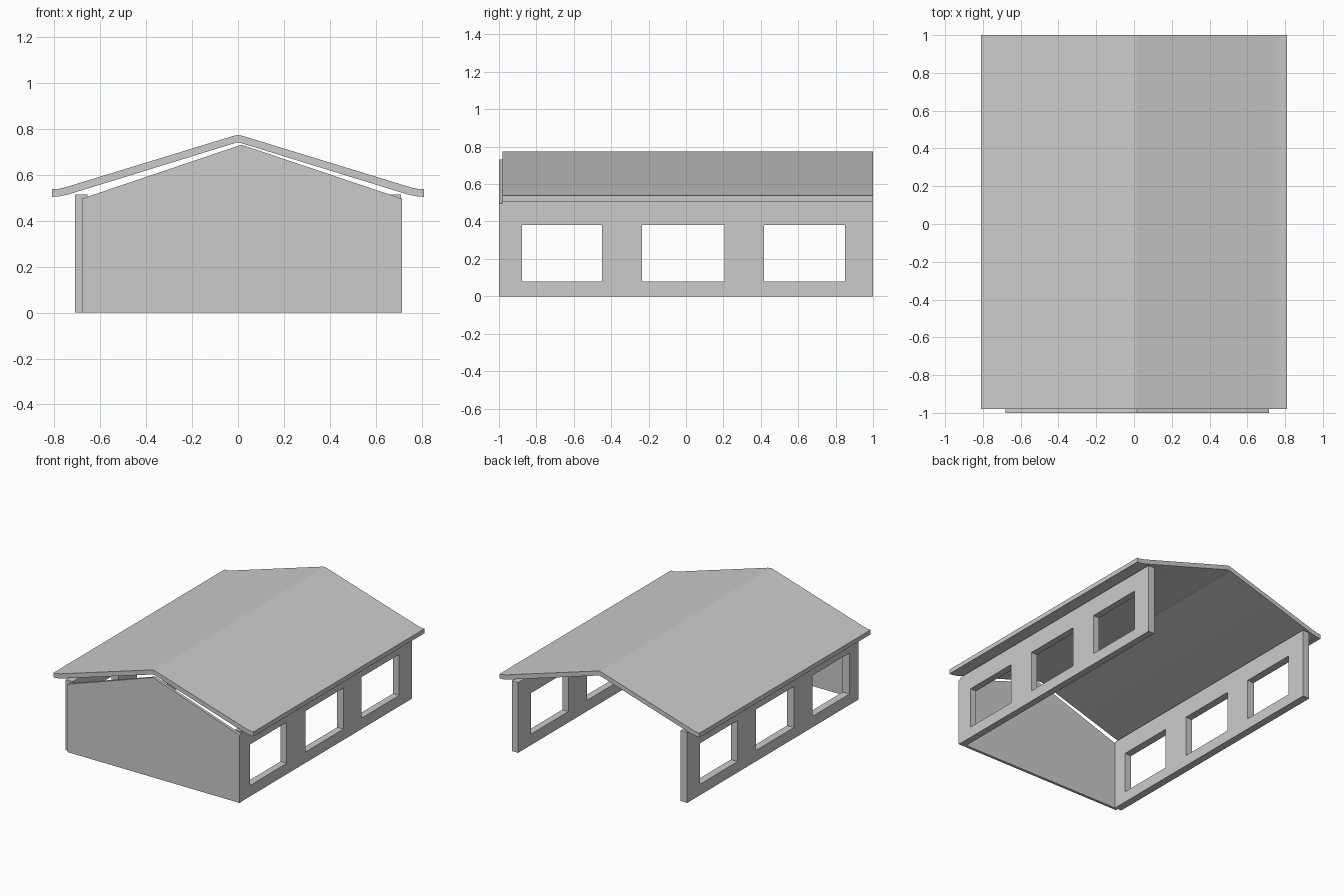
import bpy, bmesh, math
from mathutils import Vector

cube = bpy.data.objects.get("Cube")
if cube:
    bpy.data.objects.remove(cube, do_unlink=True)

GREY = (0.6, 0.6, 0.6, 1)
mat = bpy.data.materials.new("plain grey")
mat.use_nodes = True
mat.diffuse_color = GREY
mat.node_tree.nodes["Principled BSDF"].inputs["Base Color"].default_value = GREY


def finish(bm, name, smooth=False):
    bmesh.ops.recalc_face_normals(bm, faces=bm.faces)
    mesh = bpy.data.meshes.new(name)
    bm.to_mesh(mesh)
    bm.free()
    mesh.materials.append(mat)
    obj = bpy.data.objects.new(name, mesh)
    bpy.context.collection.objects.link(obj)
    if smooth:
        bpy.ops.object.select_all(action='DESELECT')
        obj.select_set(True)
        bpy.context.view_layer.objects.active = obj
        bpy.ops.object.shade_smooth_by_angle(angle=math.radians(35))
    return obj


def extrude_profile(name, points, y0, y1, smooth=False):
    """Extrude an x-z outline along y."""
    bm = bmesh.new()
    face = bm.faces.new([bm.verts.new((x, y0, z)) for x, z in points])
    out = bmesh.ops.extrude_face_region(bm, geom=[face])["geom"]
    verts = [v for v in out if isinstance(v, bmesh.types.BMVert)]
    bmesh.ops.translate(bm, vec=(0, y1 - y0, 0), verts=verts)
    return finish(bm, name, smooth)


def window_wall(name, x0, x1):
    """Wall along y with three window openings."""
    ys = [-0.98, -0.877, -0.45, -0.235, 0.205, 0.417, 0.85, 1.0]
    zs = [0, 0.08, 0.38, 0.515]
    bm = bmesh.new()
    for i in range(len(ys) - 1):
        for j in range(len(zs) - 1):
            if i % 2 and j == 1:
                continue  # window opening
            corners = [(ys[i], zs[j]), (ys[i + 1], zs[j]),
                       (ys[i + 1], zs[j + 1]), (ys[i], zs[j + 1])]
            bm.faces.new([bm.verts.new((x0, y, z)) for y, z in corners])
    bmesh.ops.remove_doubles(bm, verts=bm.verts, dist=0.001)
    out = bmesh.ops.extrude_face_region(bm, geom=bm.faces[:])["geom"]
    verts = [v for v in out if isinstance(v, bmesh.types.BMVert)]
    bmesh.ops.translate(bm, vec=Vector((x1 - x0, 0, 0)), verts=verts)
    return finish(bm, name)


# Gable roof with a softened ridge and flattened eaves
top = [(0.81, 0.538), (0.785, 0.539), (0.75, 0.547), (0.025, 0.769)]
under = [(0.81, 0.505), (0.78, 0.507), (0.74, 0.515), (0.02, 0.737)]
outline = (top + [(0, 0.775)] + [(-x, z) for x, z in reversed(top)]
           + [(-x, z) for x, z in under] + [(0, 0.742)] + under[::-1])
extrude_profile("roof", outline, -0.98, 1.0, smooth=True)

# Side walls
window_wall("left_wall", 0.66, 0.71)
window_wall("right_wall", -0.71, -0.655)

# Gable panel closing the front
extrude_profile("front_wall", [(-0.68, 0), (0.714, 0), (0.714, 0.497),
                               (0.015, 0.732), (-0.68, 0.497)], -1.0, -0.98)
